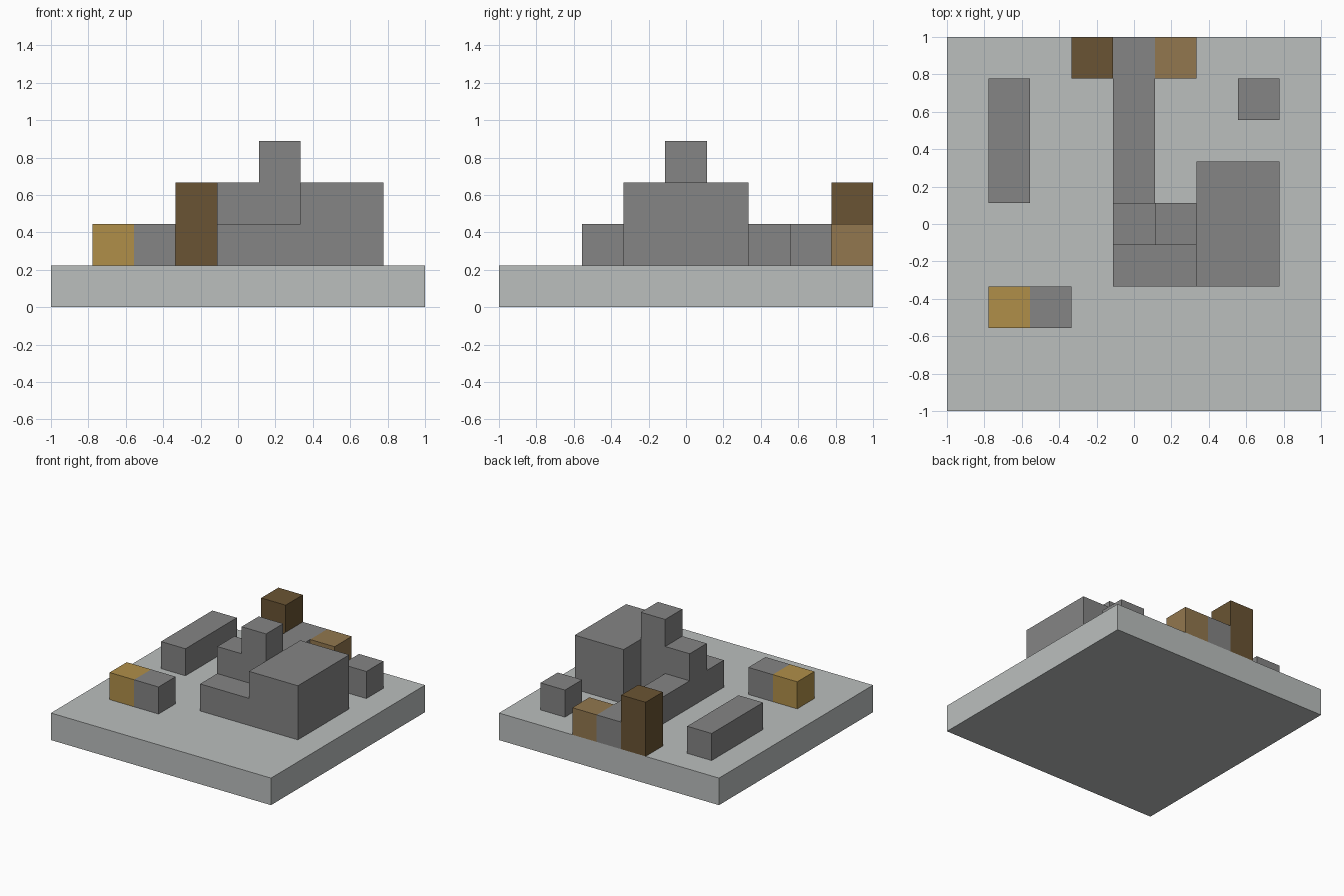
import bpy
import bmesh

cube = bpy.data.objects.get("Cube")
if cube:
    bpy.data.objects.remove(cube, do_unlink=True)

CELL = 2 / 9  # the model sits on a nine by nine block grid


def srgb(r, g, b):
    def lin(c):
        c /= 255
        return c / 12.92 if c <= 0.04045 else ((c + 0.055) / 1.055) ** 2.4
    return (lin(r), lin(g), lin(b), 1)


def material(name, color):
    mat = bpy.data.materials.new(name)
    mat.use_nodes = True
    mat.diffuse_color = color
    mat.node_tree.nodes["Principled BSDF"].inputs["Base Color"].default_value = color
    return mat


pale = material("pale grey", srgb(187, 191, 190))
stone = material("stone grey", srgb(133, 133, 133))
gold = material("gold", srgb(176, 143, 73))
dark = material("dark brown", srgb(106, 84, 51))
tan = material("light brown", srgb(146, 119, 78))


def block(name, mat, start, size):
    """Box covering whole grid cells, from its lowest corner cell."""
    bm = bmesh.new()
    bmesh.ops.create_cube(bm, size=1)
    for v in bm.verts:
        for axis in range(3):
            cell = start[axis] + (v.co[axis] + 0.5) * size[axis]
            v.co[axis] = cell * CELL - (1 if axis < 2 else 0)
    mesh = bpy.data.meshes.new(name)
    bm.to_mesh(mesh)
    bm.free()
    mesh.materials.append(mat)
    obj = bpy.data.objects.new(name, mesh)
    bpy.context.collection.objects.link(obj)
    return obj


# Ground slab
block("base_slab", pale, (0, 0, 0), (9, 9, 1))

# Central building: large hall, low front step, stepped tower
block("main_hall", stone, (6, 3, 1), (2, 3, 2))
block("front_step", stone, (4, 3, 1), (2, 1, 1))
block("tower_shoulder", stone, (4, 4, 1), (1, 1, 2))
block("tower", stone, (5, 4, 1), (1, 1, 3))

# Long wall to the back edge, with a post on each side of its end
block("back_wall", stone, (4, 5, 1), (1, 4, 1))
block("tall_post", dark, (3, 8, 1), (1, 1, 2))
block("short_post", tan, (5, 8, 1), (1, 1, 1))

# Free-standing blocks
block("side_wall", stone, (1, 5, 1), (1, 3, 1))
block("corner_block", stone, (7, 7, 1), (1, 1, 1))
block("front_block", stone, (2, 2, 1), (1, 1, 1))
block("gold_block", gold, (1, 2, 1), (1, 1, 1))
